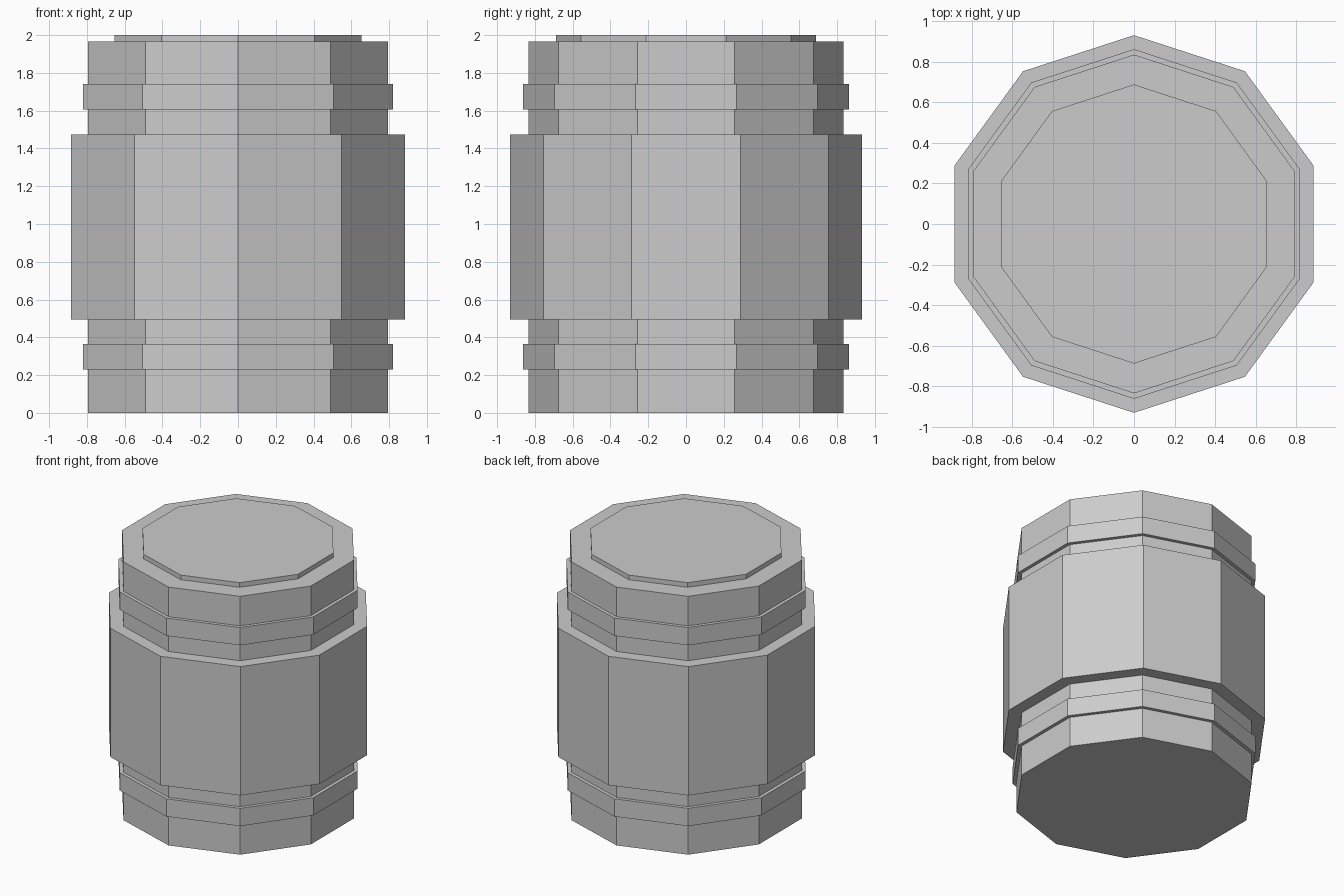
import bpy, bmesh
from math import sin, cos, pi

if "Cube" in bpy.data.objects:
    bpy.data.objects.remove(bpy.data.objects["Cube"])

SIDES = 10


def lathe(name, profile):
    """Revolve (radius, z) points into a closed ten-sided solid, a corner facing front."""
    bm = bmesh.new()
    rings = []
    for r, z in profile:
        rings.append([bm.verts.new((r * sin(2 * pi * i / SIDES),
                                    -r * cos(2 * pi * i / SIDES), z))
                      for i in range(SIDES)])
    for a, b in zip(rings, rings[1:]):
        for i in range(SIDES):
            j = (i + 1) % SIDES
            bm.faces.new((a[i], a[j], b[j], b[i]))
    bm.faces.new(rings[0][::-1])
    bm.faces.new(rings[-1])
    bmesh.ops.recalc_face_normals(bm, faces=bm.faces[:])
    mesh = bpy.data.meshes.new(name)
    bm.to_mesh(mesh)
    bm.free()
    obj = bpy.data.objects.new(name, mesh)
    bpy.context.collection.objects.link(obj)
    return obj


END, HOOP, BELLY, LID = 0.835, 0.862, 0.931, 0.688

# Stepped sections from bottom to top: (radius, bottom z, top z)
sections = [
    (END, 0.0, 0.23),       # bottom end
    (HOOP, 0.23, 0.365),    # lower hoop
    (END, 0.365, 0.495),
    (BELLY, 0.495, 1.475),  # wide middle
    (END, 1.475, 1.605),
    (HOOP, 1.605, 1.74),    # upper hoop
    (END, 1.74, 1.965),     # top end
    (LID, 1.965, 2.0),      # raised lid
]
lathe("barrel", [(r, z) for r, lo, hi in sections for z in (lo, hi)])
